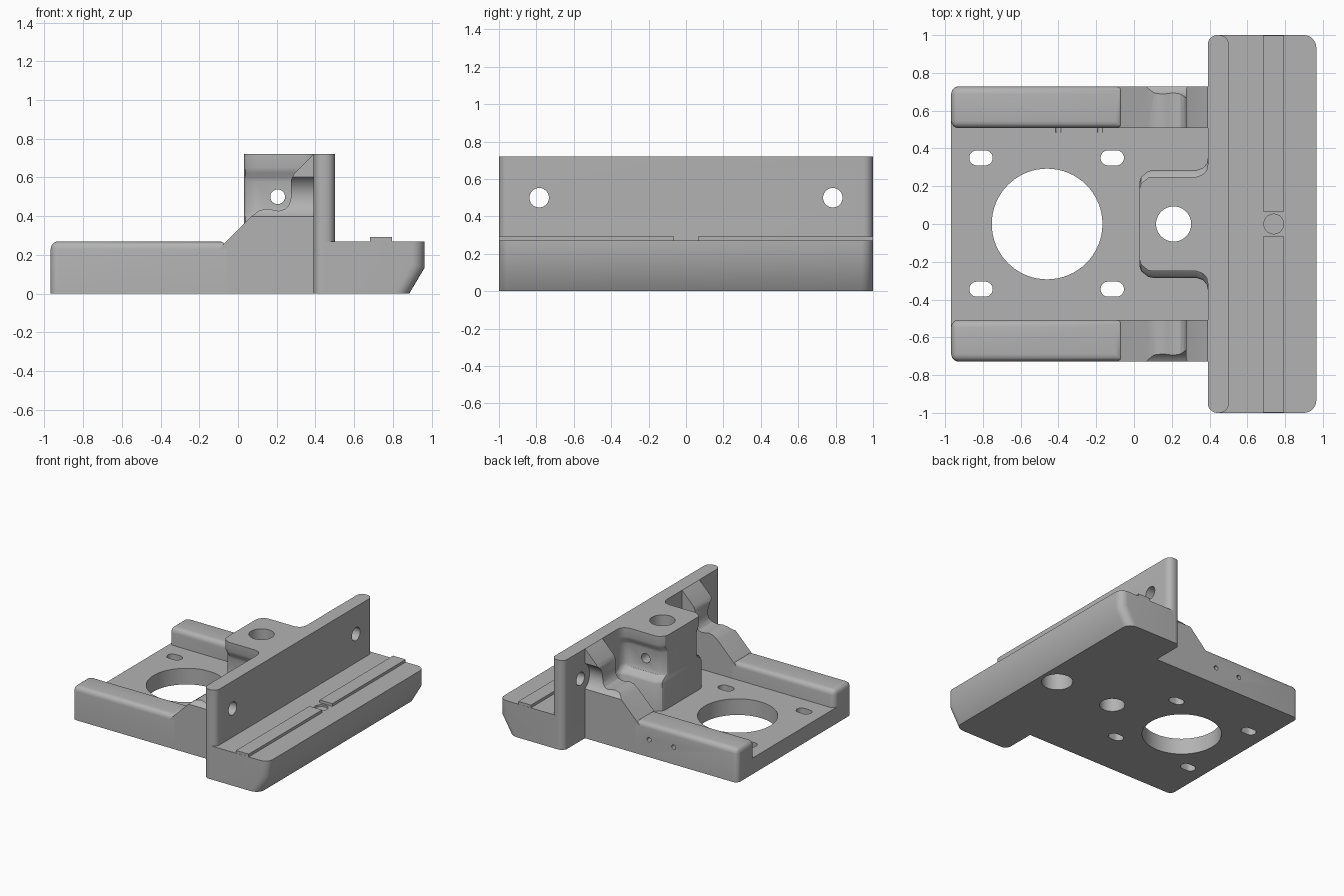
import bpy, bmesh
from math import radians, sin, cos, pi
from mathutils import Matrix, Vector

old = bpy.data.objects.get("Cube")
if old:
    bpy.data.objects.remove(old, do_unlink=True)

grey = bpy.data.materials.new("plain grey")
grey.use_nodes = True
colour = (0.45, 0.45, 0.45, 1)
grey.diffuse_color = colour
grey.node_tree.nodes["Principled BSDF"].inputs["Base Color"].default_value = colour


def finish(name, bm):
    bmesh.ops.recalc_face_normals(bm, faces=bm.faces)
    mesh = bpy.data.meshes.new(name)
    bm.to_mesh(mesh)
    bm.free()
    mesh.materials.append(grey)
    ob = bpy.data.objects.new(name, mesh)
    bpy.context.collection.objects.link(ob)
    return ob


def loft(rings):
    """Skin a stack of matching rings and cap both ends."""
    bm = bmesh.new()
    rows = [[bm.verts.new(p) for p in ring] for ring in rings]
    n = len(rows[0])
    for a, b in zip(rows, rows[1:]):
        for i in range(n):
            j = (i + 1) % n
            bm.faces.new((a[i], a[j], b[j], b[i]))
    bm.faces.new(rows[0])
    bm.faces.new(rows[-1])
    return bm


def extrude_y(profile, y0, y1):
    return loft([[(x, y, z) for x, z in profile] for y in (y0, y1)])


def box(x0, x1, y0, y1, z0, z1):
    return extrude_y([(x0, z0), (x1, z0), (x1, z1), (x0, z1)], y0, y1)


def bevel(bm, rule, width, segments=6):
    edges = [e for e in bm.edges if rule(*(v.co for v in e.verts))]
    bmesh.ops.bevel(bm, geom=edges, offset=width, segments=segments,
                    profile=0.5, affect='EDGES')


def vertical(a, b):
    return abs(a.z - b.z) > 0.1 and abs(a.y - b.y) < 0.001


def cylinder(axis, centre, radius, length, sides=48):
    bm = bmesh.new()
    bmesh.ops.create_cone(bm, cap_ends=True, segments=sides, radius1=radius,
                          radius2=radius, depth=length)
    turn = Vector((0, 0, 1)).rotation_difference(Vector(axis)).to_matrix().to_4x4()
    bmesh.ops.transform(bm, matrix=Matrix.Translation(centre) @ turn, verts=bm.verts)
    return bm


def slot(x, y, half, radius):
    """Upright slot with round ends."""
    ring = []
    for side, start in ((1, -pi / 2), (-1, pi / 2)):
        for i in range(13):
            t = start + pi * i / 12
            ring.append((x + side * half + radius * cos(t), y + radius * sin(t)))
    return loft([[(px, py, z) for px, py in ring] for z in (-0.1, 0.4)])


def cut(ob, cutters):
    for bm in cutters:
        tool = finish("cutter", bm)
        tool.hide_render = True
        mod = ob.modifiers.new("cut", 'BOOLEAN')
        mod.operation = 'DIFFERENCE'
        mod.solver = 'EXACT'
        mod.object = tool
        bpy.context.view_layer.objects.active = ob
        bpy.ops.object.modifier_apply(modifier=mod.name)
        bpy.data.objects.remove(tool, do_unlink=True)


X, Y, Z = (1, 0, 0), (0, 1, 0), (0, 0, 1)
FLOOR, RAIL, TOP = 0.13, 0.27, 0.72


def pin_holes():
    return [cylinder(Y, (x, 0.62, 0.14), 0.018, 0.27, 16) for x in (-0.4, -0.18)]


def post_bore():
    return cylinder(Z, (0.21, 0, 0.4), 0.093, 1.2)


# Floor plate with the large opening and four slots
plate = finish("floor_plate", box(-0.968, 0.45, -0.6, 0.6, 0, FLOOR))
cut(plate, [cylinder(Z, (-0.46, 0, 0.1), 0.293, 0.6, 64), post_bore()]
    + [slot(x, y, 0.022, 0.04) for x in (-0.81, -0.115) for y in (-0.345, 0.35)]
    + pin_holes())

# Side rails and the scooped gussets that brace the wall
gusset_profile = [(-0.12, 0), (0.43, 0), (0.43, TOP), (0.39, TOP), (0.29, 0.62),
                  (0.275, 0.59), (0.275, 0.5), (0.265, 0.46), (0.245, 0.437),
                  (0.21, 0.427), (0.18, 0.433), (0.15, 0.438), (0.11, 0.43),
                  (0.07, 0.4), (-0.12, 0.21)]
for side, label in ((1, "left"), (-1, "right")):
    bm = box(-0.968, -0.058, side * 0.507, side * 0.728, 0, RAIL)
    bevel(bm, lambda a, b: (a.z > 0.2 and b.z > 0.2) or (vertical(a, b) and a.x < -0.9), 0.04)
    rail = finish(label + "_rail", bm)
    gusset = finish(label + "_gusset",
                    extrude_y(gusset_profile, side * 0.507, side * 0.728))
    if side > 0:
        cut(rail, pin_holes())
        cut(gusset, pin_holes())
    cut(gusset, [cylinder(X, (0.14, side * 0.79, 0.5), 0.12, 0.5)])

# Upright wall with two bolt holes
bm = box(0.391, 0.502, -1, 1, 0, TOP)
bevel(bm, vertical, 0.05)
wall = finish("upright_wall", bm)
cut(wall, [cylinder(X, (0.45, s * 0.785, 0.5), 0.052, 0.5) for s in (-1, 1)])


# Central post, waisted around its cross hole and flared into the wall
def post_ring(w, z):
    half = [(0.03, w - 0.06), (0.038, w - 0.035), (0.075, w - 0.005), (0.1, w),
            (0.33, w), (0.365, w + 0.012), (0.385, w + 0.035), (0.392, w + 0.07),
            (0.43, w + 0.07)]
    return [(x, y, z) for x, y in half] + [(x, -y, z) for x, y in reversed(half)]


levels = [(0.285, 0.03), (0.285, 0.35), (0.275, 0.37), (0.23, 0.4), (0.22, 0.425),
          (0.22, 0.58), (0.225, 0.6), (0.243, 0.625), (0.25, 0.65), (0.25, TOP)]
post = finish("central_post", loft([post_ring(w, z) for w, z in levels]))
cut(post, [post_bore(), cylinder(Y, (0.205, 0, 0.5), 0.038, 1)])

# Front bed with undercut edge, rounded ends and a blind pocket below
bm = extrude_y([(0.45, 0), (0.885, 0), (0.965, 0.135), (0.965, RAIL), (0.45, RAIL)], -1, 1)
bevel(bm, lambda a, b: vertical(a, b) and min(a.x, b.x) > 0.8, 0.065)
bed = finish("front_bed", bm)
cut(bed, [cylinder(Z, (0.74, 0, 0), 0.115, 0.4), cylinder(Z, (0.74, 0, RAIL), 0.052, 0.03)])

# Raised strips on the bed
for side, label in ((1, "left"), (-1, "right")):
    finish(label + "_bed_strip",
           box(0.682, 0.795, side * 0.065, side * 0.999, RAIL - 0.02, RAIL + 0.022))

# Smooth the curved faces and keep edges sharp
for ob in bpy.context.scene.objects:
    ob.select_set(ob.type == 'MESH')
    if ob.type == 'MESH':
        bpy.context.view_layer.objects.active = ob
bpy.ops.object.shade_smooth_by_angle(angle=radians(32))
